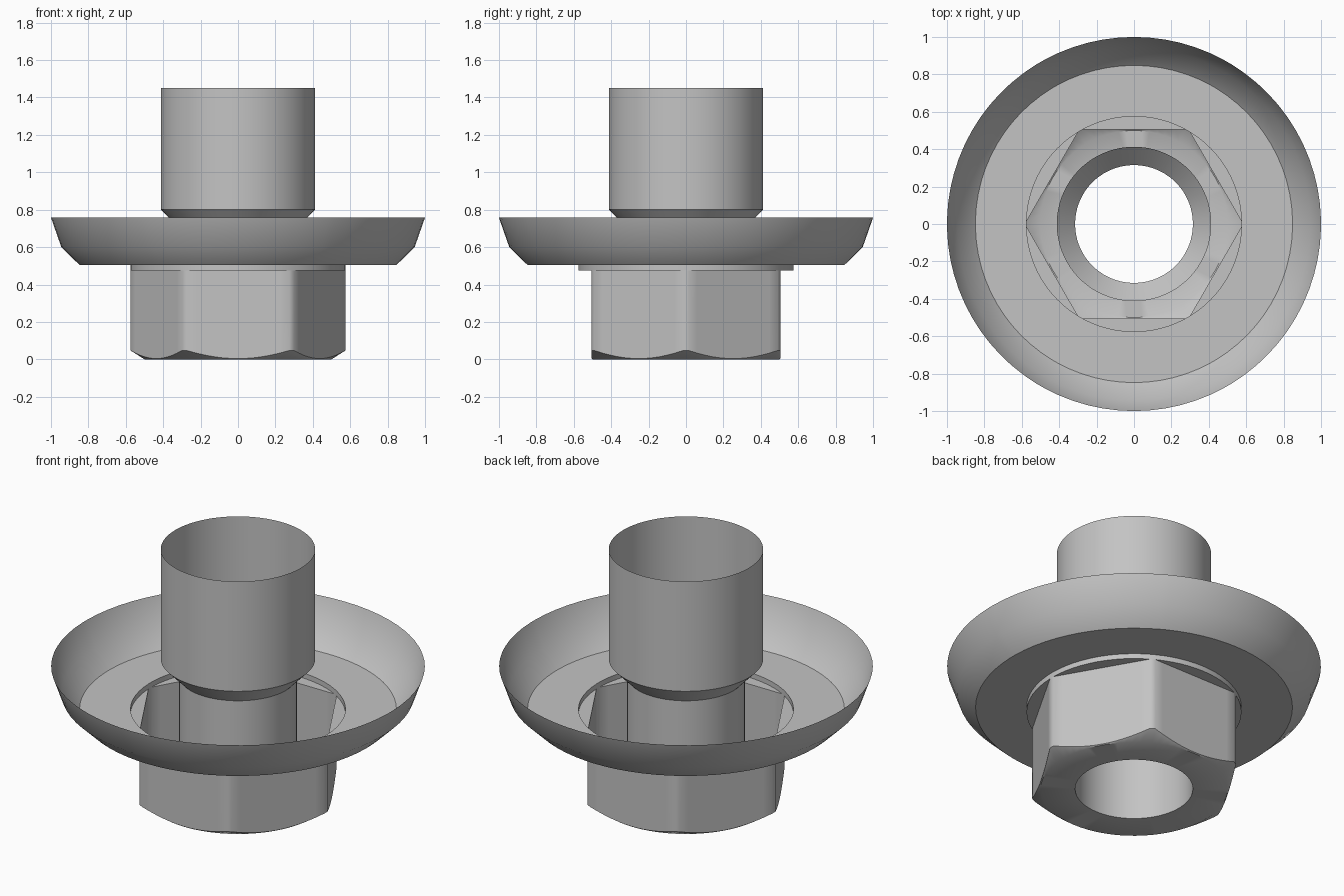
import bpy, bmesh, math

cube = bpy.data.objects.get("Cube")
if cube:
    bpy.data.objects.remove(cube, do_unlink=True)

FLAT, CORNER = 0.505, 0.575      # hexagon: centre to flat, centre to clipped corner
BORE, SLEEVE = 0.315, 0.413
NUT_TOP, PLATE = 0.475, 0.505

steel = bpy.data.materials.new("steel grey")
steel.use_nodes = True
grey = (0.55, 0.55, 0.55, 1)
steel.diffuse_color = grey
steel.node_tree.nodes["Principled BSDF"].inputs["Base Color"].default_value = grey

# Angles shared by all parts, with breaks exactly at the clipped hexagon corners
half = math.acos(FLAT / CORNER)
STEPS = 12
angles = [math.radians(30 + 60 * side) - half + 2 * half * i / STEPS
          for side in range(6) for i in range(STEPS + 1)]


def hex_radius(a):
    offset = a % math.radians(60) - math.radians(30)
    return min(FLAT / math.cos(offset), CORNER)


def circle(r, z):
    return lambda a: (r, z)


def hex_top(a):
    return hex_radius(a), NUT_TOP


def hex_bottom(a):
    # Conical chamfer cutting the lower edge into arcs
    r = hex_radius(a)
    return r, 0.004 + (r - FLAT) * 0.62


def loft(name, rings):
    bm = bmesh.new()
    rows = []
    for ring in rings:
        row = []
        for a in angles:
            r, z = ring(a)
            row.append(bm.verts.new((r * math.cos(a), r * math.sin(a), z)))
        rows.append(row)
    n = len(angles)
    for low, high in zip(rows, rows[1:]):
        for j in range(n):
            k = (j + 1) % n
            bm.faces.new((low[j], low[k], high[k], high[j]))
    bmesh.ops.remove_doubles(bm, verts=bm.verts, dist=0.0005)
    mesh = bpy.data.meshes.new(name)
    bm.to_mesh(mesh)
    bm.free()
    mesh.materials.append(steel)
    obj = bpy.data.objects.new(name, mesh)
    bpy.context.collection.objects.link(obj)
    bpy.ops.object.select_all(action='DESELECT')
    obj.select_set(True)
    bpy.context.view_layer.objects.active = obj
    bpy.ops.object.shade_smooth_by_angle(angle=math.radians(35))
    return obj


# Hexagonal nut shell, open on top, with a bored base
loft("hex_nut", [circle(BORE, 0), circle(FLAT - 0.005, 0), hex_bottom, hex_top])

# Flared dish washer with a short collar closing onto the nut
loft("dish_washer", [hex_top, circle(CORNER, NUT_TOP), circle(CORNER, PLATE),
                     circle(0.848, PLATE), circle(0.945, 0.60), circle(1.0, 0.757)])

# Hollow stem that widens into the upper sleeve
loft("stem_sleeve", [circle(BORE, 0), circle(BORE, 0.70),
                     circle(SLEEVE, 0.802), circle(SLEEVE, 1.45)])
